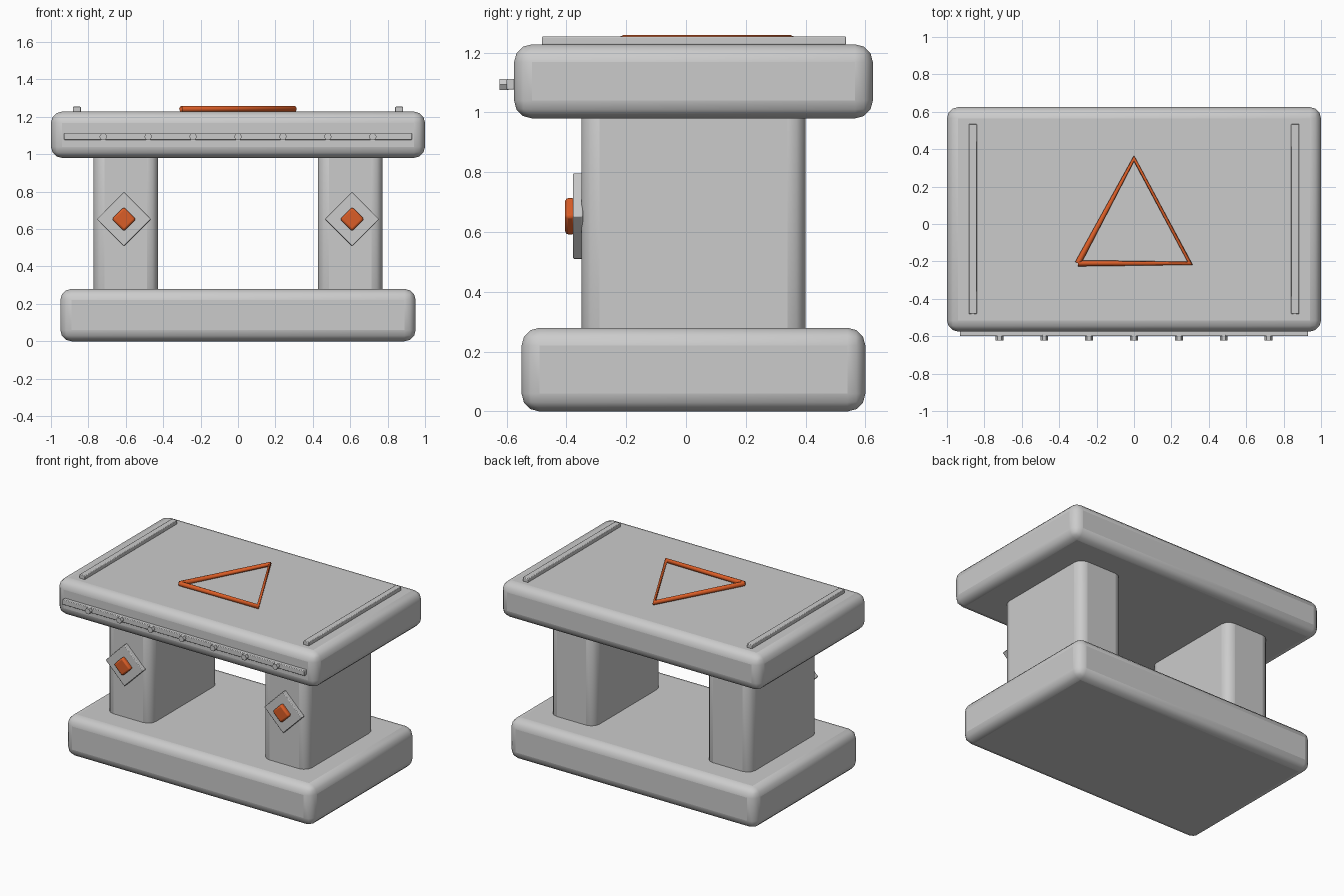
import bpy, math

if "Cube" in bpy.data.objects:
    bpy.data.objects.remove(bpy.data.objects["Cube"])


def material(name, rgb):
    m = bpy.data.materials.new(name)
    m.diffuse_color = (*rgb, 1)
    m.use_nodes = True
    m.node_tree.nodes["Principled BSDF"].inputs["Base Color"].default_value = m.diffuse_color
    return m


GREY = material("light_grey", (0.6, 0.6, 0.6))
ORANGE = material("orange", (0.7, 0.11, 0.02))


def finish(ob, name, mat):
    ob.name = name
    ob.data.materials.append(mat)
    return ob


def box(name, x, y, z, mat, bevel, segments=3, spin=0):
    """Rounded box from (min, max) ranges, optionally turned about y."""
    lim = (x, y, z)
    bpy.ops.mesh.primitive_cube_add(size=1, location=[sum(r) / 2 for r in lim])
    ob = finish(bpy.context.object, name, mat)
    ob.scale = [r[1] - r[0] for r in lim]
    bpy.ops.object.transform_apply(location=False, rotation=False, scale=True)
    ob.rotation_euler.y = spin
    mod = ob.modifiers.new("rounding", 'BEVEL')
    mod.width, mod.segments = bevel, segments
    bpy.ops.object.shade_smooth_by_angle(angle=math.radians(35))
    return ob


# Base and top slabs
box("base_slab", (-0.95, 0.95), (-0.55, 0.60), (0, 0.28), GREY, 0.06)
box("top_slab", (-1, 1), (-0.575, 0.625), (0.98, 1.228), GREY, 0.06)

for side, s in (("left", -1), ("right", 1)):
    # Pillar, sunk into both slabs
    cx = 0.6 * s
    box(side + "_pillar", (cx - 0.173, cx + 0.173), (-0.35, 0.40),
        (0.2, 1.06), GREY, 0.06)
    # Diamond plate and gem on the pillar front
    cx, cz = 0.61 * s, 0.653
    for part, h, y, mat, bev in (("plate", 0.102, (-0.378, -0.345), GREY, 0.004),
                                 ("gem", 0.046, (-0.405, -0.37), ORANGE, 0.011)):
        box(f"{side}_diamond_{part}", (cx - h, cx + h), y, (cz - h, cz + h),
            mat, bev, 2, math.pi / 4)
    # Rail along the top edge
    cx = 0.861 * s
    box(side + "_top_rail", (cx - 0.021, cx + 0.021), (-0.482, 0.535),
        (1.226, 1.254), GREY, 0.004, 2)

# Front rail with hexagonal studs
box("front_rail", (-0.93, 0.93), (-0.6, -0.57), (1.076, 1.112), GREY, 0.004, 2)
for i in range(7):
    bpy.ops.mesh.primitive_cylinder_add(
        vertices=6, radius=0.021, depth=0.03,
        location=(0.24 * (i - 3), -0.609, 1.094),
        rotation=(math.pi / 2, 0, math.pi / 2))
    ob = finish(bpy.context.object, f"front_stud_{i + 1}", GREY)
    # Points of the hexagon face sideways
    ob.rotation_euler = (math.pi / 2, math.pi / 6, 0)

# Triangle rod on the top: an open path that returns to its start
curve = bpy.data.curves.new("triangle_rod", 'CURVE')
curve.dimensions = '3D'
curve.bevel_depth = 0.0165
curve.bevel_resolution = 2
curve.use_fill_caps = True
spline = curve.splines.new('POLY')
path = [(-0.3, -0.21), (0.3, -0.21), (0, 0.35), (-0.3, -0.21)]
spline.points.add(len(path) - 1)
for p, (x, y) in zip(spline.points, path):
    p.co = (x, y, 1.242, 1)
rod = bpy.data.objects.new("triangle_rod", curve)
bpy.context.collection.objects.link(rod)
finish(rod, "triangle_rod", ORANGE)
